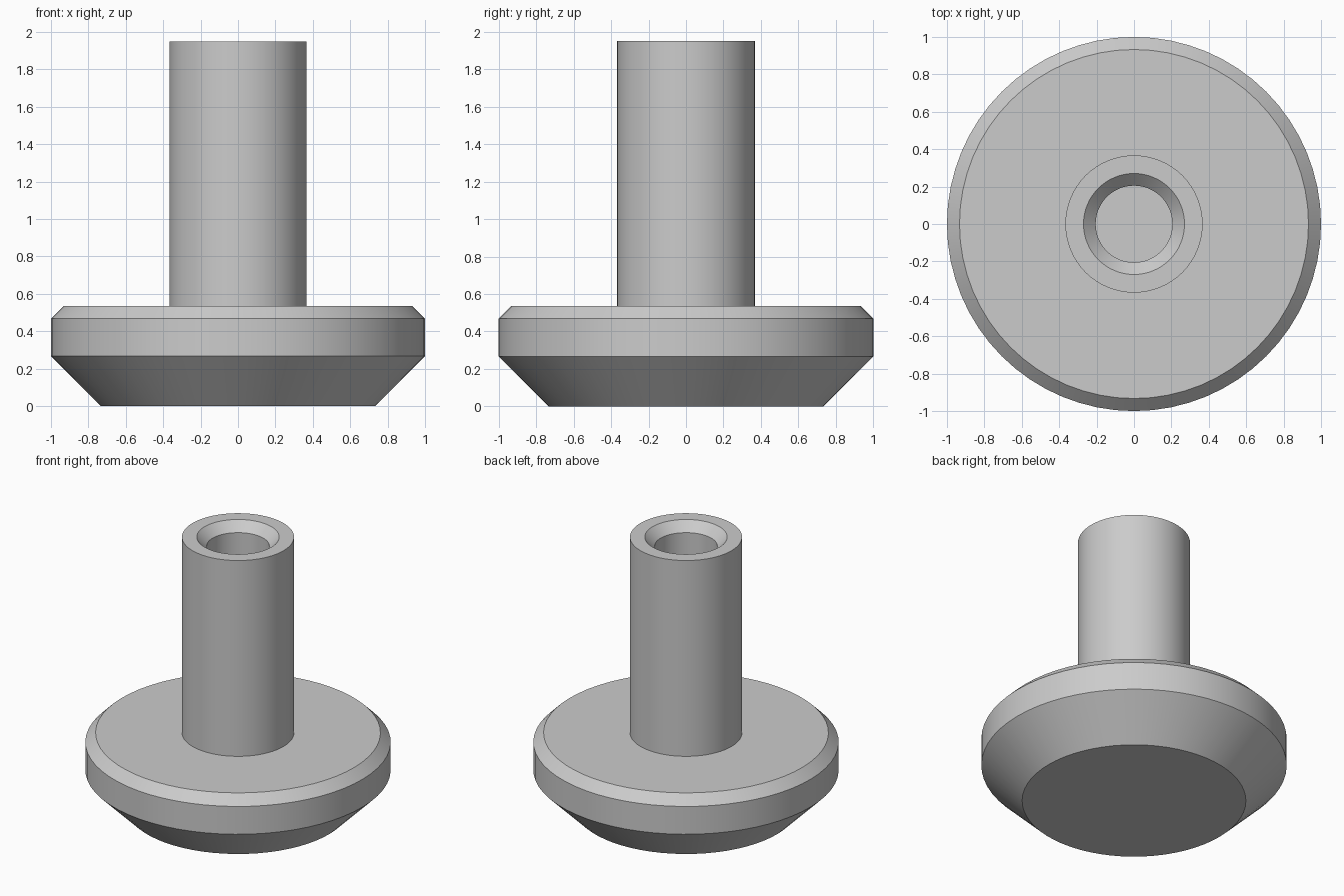
import bpy
import bmesh
import math

cube = bpy.data.objects.get("Cube")
if cube:
    bpy.data.objects.remove(cube, do_unlink=True)

SEGMENTS = 64

grey = bpy.data.materials.new("plain grey")
grey.use_nodes = True
colour = (0.6, 0.6, 0.6, 1)
grey.diffuse_color = colour
grey.node_tree.nodes["Principled BSDF"].inputs["Base Color"].default_value = colour


def lathe(name, profile):
    """Spin a (radius, height) profile, axis to axis, into a closed solid."""
    bm = bmesh.new()
    verts = [bm.verts.new((r, 0, z)) for r, z in profile]
    edges = [bm.edges.new(pair) for pair in zip(verts, verts[1:])]
    bmesh.ops.spin(bm, geom=verts + edges, cent=(0, 0, 0), axis=(0, 0, 1),
                   angle=math.tau, steps=SEGMENTS, use_merge=True)
    bmesh.ops.remove_doubles(bm, verts=bm.verts, dist=1e-4)
    bmesh.ops.recalc_face_normals(bm, faces=bm.faces)
    mesh = bpy.data.meshes.new(name)
    bm.to_mesh(mesh)
    bm.free()
    mesh.materials.append(grey)
    obj = bpy.data.objects.new(name, mesh)
    bpy.context.collection.objects.link(obj)
    bpy.ops.object.select_all(action="DESELECT")
    obj.select_set(True)
    bpy.context.view_layer.objects.active = obj
    bpy.ops.object.shade_smooth_by_angle(angle=math.radians(25))
    return obj


# Chamfered foot disc, hollow-topped stem with countersunk blind bore
lathe("foot_with_bored_stem", [
    (0, 0), (0.733, 0), (1, 0.267), (1, 0.468), (0.933, 0.535),
    (0.367, 0.535), (0.367, 1.95),
    (0.27, 1.95), (0.205, 1.885), (0.205, 0.9), (0, 0.9),
])
